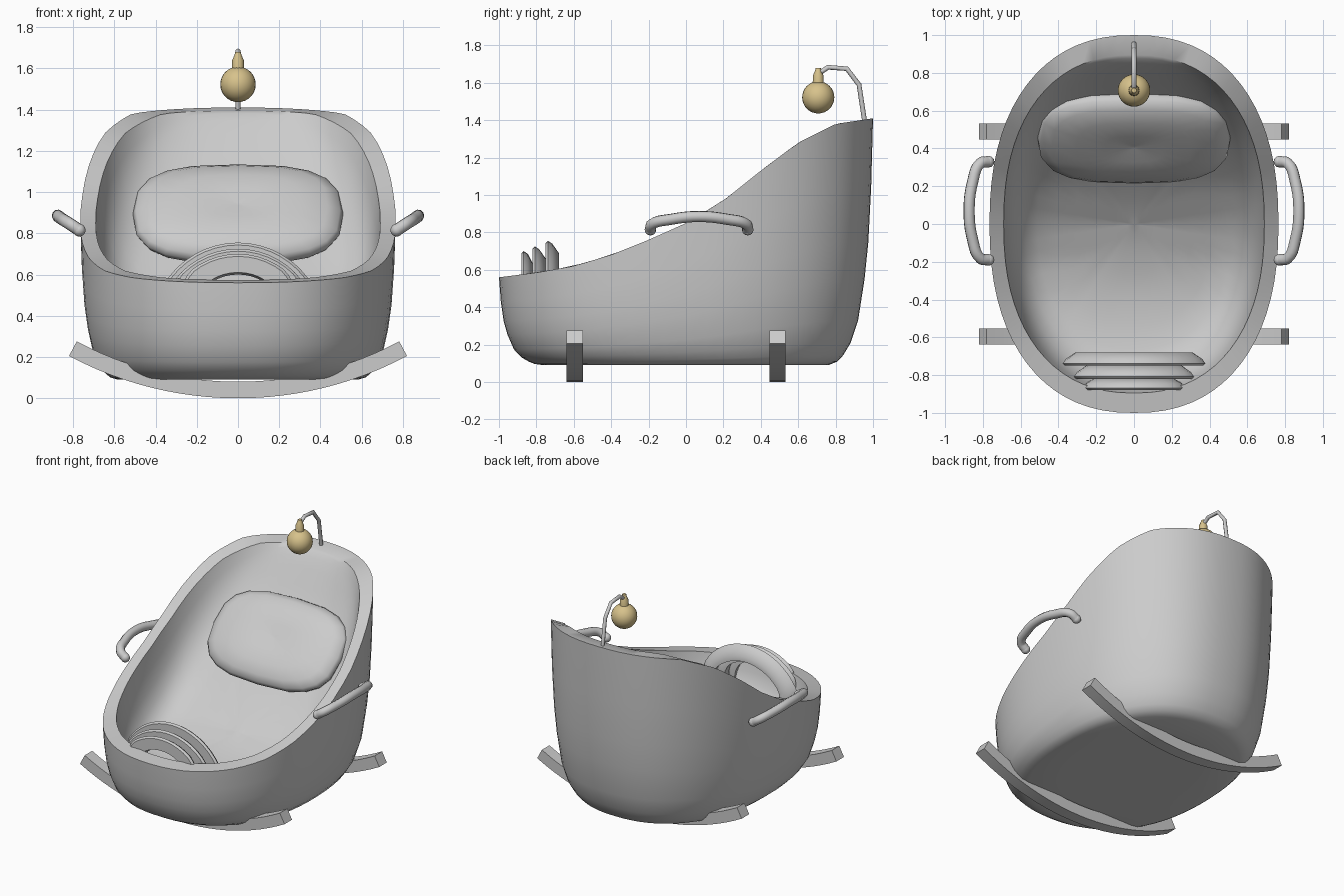
import bpy, bmesh, math
from mathutils import Vector

if "Cube" in bpy.data.objects:
    bpy.data.objects.remove(bpy.data.objects["Cube"], do_unlink=True)


def material(name, rgb):
    m = bpy.data.materials.new(name)
    m.use_nodes = True
    m.diffuse_color = (*rgb, 1)
    m.node_tree.nodes["Principled BSDF"].inputs["Base Color"].default_value = (*rgb, 1)
    return m


GREY = material("light grey", (0.6, 0.6, 0.6))
GOLD = material("pale gold", (0.68, 0.54, 0.26))


def lerp_table(x, xs, ys):
    for i in range(len(xs) - 1):
        if x <= xs[i + 1]:
            t = max(0, (x - xs[i]) / (xs[i + 1] - xs[i]))
            return ys[i] + (ys[i + 1] - ys[i]) * t
    return ys[-1]


def finish(name, bm, mat, angle=40):
    bmesh.ops.recalc_face_normals(bm, faces=bm.faces)
    mesh = bpy.data.meshes.new(name)
    bm.to_mesh(mesh)
    bm.free()
    mesh.materials.append(mat)
    ob = bpy.data.objects.new(name, mesh)
    bpy.context.collection.objects.link(ob)
    bpy.ops.object.select_all(action='DESELECT')
    ob.select_set(True)
    bpy.context.view_layer.objects.active = ob
    bpy.ops.object.shade_smooth_by_angle(angle=math.radians(angle))
    return ob


def loft(name, rings, mat, closed=False, angle=40):
    """Skin equal-length point rings; close the chain or cap both ends."""
    bm = bmesh.new()
    vs = [[bm.verts.new(p) for p in r] for r in rings]
    n = len(vs[0])
    pairs = list(zip(vs, vs[1:])) + ([(vs[-1], vs[0])] if closed else [])
    for a, b in pairs:
        for i in range(n):
            j = (i + 1) % n
            bm.faces.new((a[i], a[j], b[j], b[i]))
    if not closed:
        for r in (vs[0], vs[-1]):
            c = bm.verts.new(sum((v.co for v in r), Vector()) / n)
            for i in range(n):
                bm.faces.new((r[i], r[(i + 1) % n], c))
    return finish(name, bm, mat, angle)


def superellipse(a, b, power, count):
    pts = []
    for i in range(count):
        t = 2 * math.pi * i / count
        c, s = math.cos(t), math.sin(t)
        pts.append((a * math.copysign(abs(c) ** (2 / power), c),
                    b * math.copysign(abs(s) ** (2 / power), s)))
    return pts


def tube(name, pts, radius, mat, sides=10, kind='POLY'):
    cu = bpy.data.curves.new(name, 'CURVE')
    cu.dimensions = '3D'
    cu.bevel_depth = radius
    cu.bevel_resolution = sides // 4
    cu.use_fill_caps = True
    cu.resolution_u = 5
    sp = cu.splines.new(kind)
    if kind == 'BEZIER':
        sp.bezier_points.add(len(pts) - 1)
        for bp, p in zip(sp.bezier_points, pts):
            bp.co = p
            bp.handle_left_type = bp.handle_right_type = 'AUTO'
    else:
        sp.points.add(len(pts) - 1)
        for q, p in zip(sp.points, pts):
            q.co = (*p, 1)
    cu.materials.append(mat)
    ob = bpy.data.objects.new(name, cu)
    bpy.context.collection.objects.link(ob)


# Tub: outer wall, rim and reclined inner surface in one skin
RIM_Y = [-1 + 0.2 * i for i in range(11)]
RIM_Z = [.56, .585, .62, .68, .76, .85, .97, 1.13, 1.28, 1.38, 1.41]
BED_Y = [-.9, -.4, -.2, 0, .2, .46, .7, .9]
BED_Z = [.28, .28, .32, .41, .56, .83, 1.1, 1.39]
BASE = 0.09


def rim(y):
    return lerp_table(y, RIM_Y, RIM_Z)


def bed(y):
    return lerp_table(y, BED_Y, BED_Z)


outer = superellipse(.765, 1, 2.3, 72)
inner = superellipse(.69, .895, 2.3, 72)
wall = [(0, .5), (0, .76), (.015, .81), (.04, .84), (.09, .88), (.18, .92),
        (.35, .955), (.5, .975), (.72, .99), (1, 1)]
bowl = [(1, 1), (.98, .7), (.95, .45), (.9, .24), (.83, .1), (.74, .02),
        (.6, 0), (.45, 0), (.3, 0), (.15, 0), (.05, 0)]
rings = [[(x * s, y * s, BASE + (rim(y) - BASE) * h) for x, y in outer] for h, s in wall]
for s, g in bowl:
    rings.append([(x * s, y * s, bed(y * s) * (1 - g) + rim(y) * g) for x, y in inner])
loft("tub", rings, GREY)

# Rockers: curved bars of square section
for name, y in (("front_rocker", -.595), ("back_rocker", .49)):
    rings = []
    for i in range(25):
        a = math.radians(-28.1 + 56.2 * i / 24)
        rings.append([(r * math.sin(a), y + dy, 1.74 - r * math.cos(a))
                      for r, dy in ((1.74, -.043), (1.74, .043), (1.66, .043), (1.66, -.043))])
    loft(name, rings, GREY)

# Side handles with rounded ends
half = [(.77, .26, .815), (.815, .25, .845), (.855, .15, .87), (.873, 0, .885)]
for name, side in (("left_handle", 1), ("right_handle", -1)):
    path = [(x * side, .07 - d, z) for x, d, z in half]
    path += [(x * side, .07 + d, z) for x, d, z in half[-2::-1]]
    tube(name, path, .03, GREY, 12, 'BEZIER')
    for end in (path[0], path[-1]):
        bm = bmesh.new()
        bmesh.ops.create_uvsphere(bm, u_segments=12, v_segments=8, radius=.031)
        bmesh.ops.translate(bm, vec=end, verts=bm.verts)
        finish(name + "_end", bm, GREY)

# Pillow: flattened cushion leaning on the back
centre = Vector((0, .455, .893))
up = Vector((0, 1, 1)).normalized()
out = Vector((0, -1, 1)).normalized()
outline = superellipse(.51, .32, 2.9, 20)
section = [(.03, -.08), (.5, -.08), (.85, -.06), (.97, -.03), (1, 0),
           (.97, .03), (.85, .06), (.6, .08), (.3, .084), (.03, .07)]
loft("pillow", [[centre + Vector((x * s, 0, 0)) + up * (y * s) + out * h for x, y in outline]
                for s, h in section], GREY, angle=60)

# Foot hood: three nested arched bands, each sloping down to the back
for k, (y0, y1, top) in enumerate(((-.88, -.82, .365), (-.82, -.75, .39), (-.75, -.68, .42))):
    rings = []
    for i in range(25):
        a = math.pi * i / 24
        rings.append([(r * math.cos(a), y, .335 + r * math.sin(a)) for y, r in
                      ((y0, top - .09), (y0, top - .012), (y0 + .012, top),
                       (y0 + .035, top - .015), (y1, top - .065), (y1, top - .1))])
    # keep the lower front corners inside the tub wall
    limit = (.62, .68, .76)[k]
    rings = [[(x * min(1, limit + .4 * (z - .335) / .3), y, z) for x, y, z in r] for r in rings]
    loft("hood_band_%d" % (k + 1), rings, GREY)

# Hanging ball on a bent arm
tube("ball_arm", [(0, .957, 1.38), (0, .925, 1.59), (0, .86, 1.675),
                  (0, .76, 1.683), (0, .71, 1.65)], .013, GREY, 8)
bm = bmesh.new()
bmesh.ops.create_uvsphere(bm, u_segments=24, v_segments=16, radius=.086)
bmesh.ops.translate(bm, vec=(0, .707, 1.522), verts=bm.verts)
finish("hanging_ball", bm, GOLD)
cap = [(.03, 1.59), (.028, 1.64), (.018, 1.662), (.013, 1.68)]
loft("ball_cap", [[(x, .707 + y, z) for x, y in superellipse(r, r, 2, 12)] for r, z in cap], GOLD)
